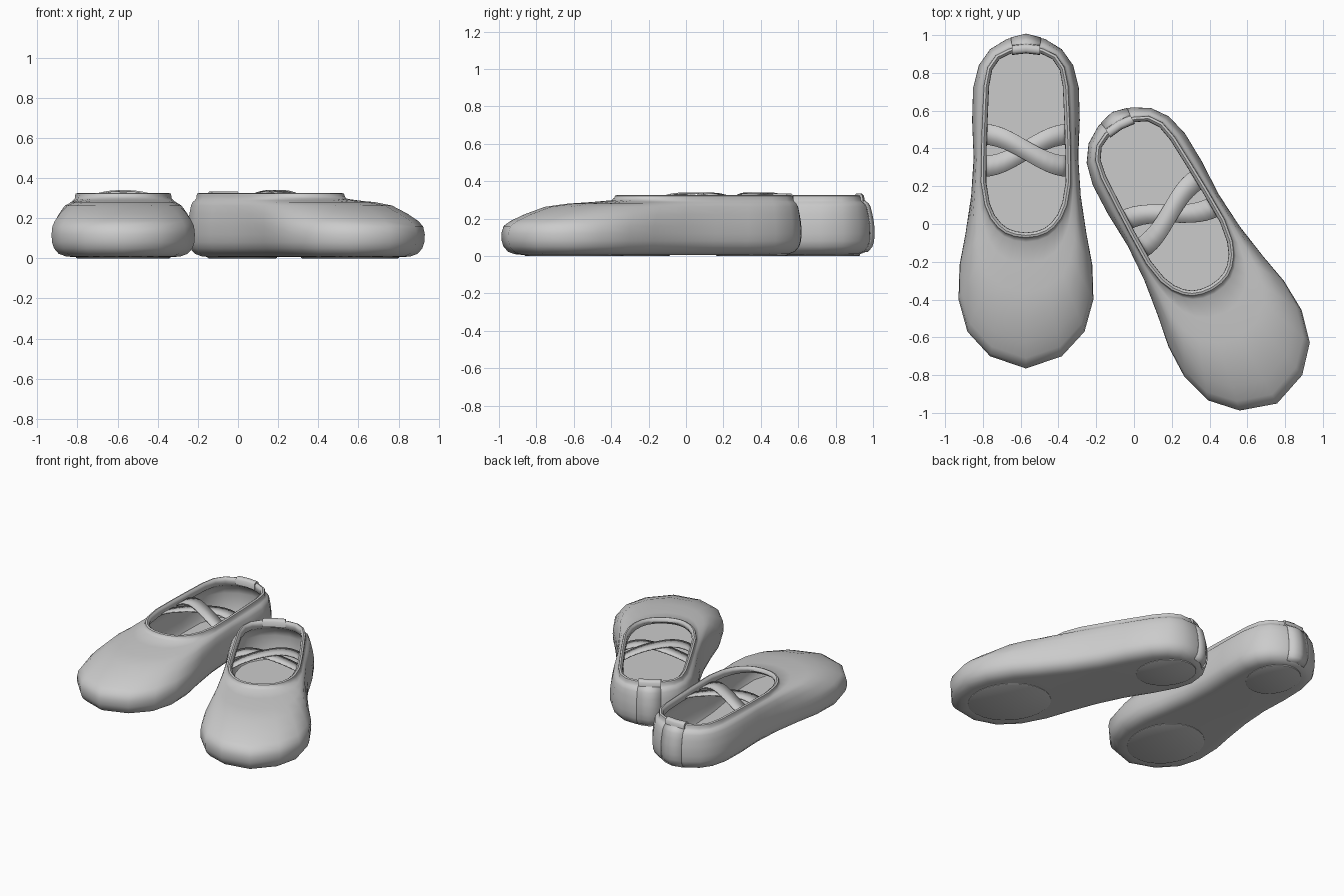
import bpy, bmesh, math
from mathutils import Matrix, Vector

if "Cube" in bpy.data.objects:
    bpy.data.objects.remove(bpy.data.objects["Cube"])

# Half outlines from heel to toe: widest contour and the matching opening edge
OUT = [(0, 1.0), (.10, .98), (.19, .925), (.25, .84), (.28, .72), (.285, .55), (.277, .35),
       (.29, .15), (.32, -.05), (.352, -.22), (.357, -.4), (.31, -.57), (.19, -.70), (0, -.765)]
RIM = [(0, .945), (.09, .93), (.16, .895), (.205, .83), (.225, .73), (.232, .57), (.238, .4),
       (.24, .22), (.22, .1), (.19, .03), (.15, -.02), (.11, -.05), (.06, -.068), (0, -.075)]


def full(half):
    return half + [(-x, y) for x, y in half[-2:0:-1]]


OUT, RIM = full(OUT), full(RIM)


def inward(p, d, lo, hi):
    """Shift a contour point towards the shoe's centre line."""
    v = Vector((-p[0], min(max(p[1], lo), hi) - p[1]))
    v = v.normalized() * d
    return p[0] + v.x, p[1] + v.y


def outline_ring(d, z):
    return [(*inward(p, d, -.4, .72), z) for p in OUT]


def rim_ring(d, z):
    return [(*inward(p, d, .18, .72), z) for p in RIM]


def blend_ring(f, z, d=0):
    rim = rim_ring(d, z)
    return [(r[0] + (o[0] - r[0]) * f, r[1] + (o[1] - r[1]) * f, z) for r, o in zip(rim, OUT)]


def make(name, rows, matrix, closed=True, caps=True, thick=0, angle=50):
    """Loft rows of points into a mesh object."""
    bm = bmesh.new()
    vr = [[bm.verts.new(matrix @ Vector(p)) for p in row] for row in rows]
    n = len(rows[0])
    for a, b in zip(vr, vr[1:]):
        for i in range(n if closed else n - 1):
            j = (i + 1) % n
            bm.faces.new((a[i], a[j], b[j], b[i]))
    if caps:
        bm.faces.new(vr[0])
        bm.faces.new(vr[-1])
    bmesh.ops.recalc_face_normals(bm, faces=bm.faces)
    mesh = bpy.data.meshes.new(name)
    bm.to_mesh(mesh)
    bm.free()
    ob = bpy.data.objects.new(name, mesh)
    bpy.context.collection.objects.link(ob)
    bpy.ops.object.select_all(action='DESELECT')
    ob.select_set(True)
    bpy.context.view_layer.objects.active = ob
    bpy.ops.object.shade_smooth_by_angle(angle=math.radians(angle))
    if thick:
        mod = ob.modifiers.new("thickness", 'SOLIDIFY')
        mod.thickness = thick
        mod.offset = 0
    return ob


# Outer skin from below the rim down to the sole
SKIN = [blend_ring(f, z) for f, z in
        ((.03, .298), (.2, .289), (.42, .28), (.62, .263), (.8, .222), (.92, .187), (.98, .16), (1, .12))]
SKIN += [outline_ring(d, z) for d, z in ((.002, .08), (.012, .05), (.035, .023), (.07, .01), (.11, .006))]
# Rolled rim, then the lining down to the insole
BINDING = [rim_ring(d, z) for d, z in ((.03, .30), (.028, .316), (.015, .326), (.003, .322), (0, .312))]
LINING = [outline_ring(.045, .03), outline_ring(.03, .06), outline_ring(.025, .12)]
LINING += [blend_ring(f, z, .03) for f, z in ((.8, .19), (.6, .24), (.3, .258), (.05, .272))]


def ellipse(cy, rx, ry, z):
    return [(rx * math.cos(a), cy + ry * math.sin(a), z)
            for a in (math.tau * i / 24 for i in range(24))]


def strap(direction, lift):
    """Curved elastic band running diagonally across the opening."""
    left, right = [], []
    for i in range(13):
        t = i / 6 - 1
        x, y = .228 * t, .39 - direction * .085 * math.sin(t * math.pi / 2)
        z = .272 + (.06 + lift) * (1 - abs(t) ** 2.5)
        left.append((x, y - .055, z))
        right.append((x, y + .055, z))
    return [left, right]


def shoe(side, mirror, angle, centre):
    rot = Matrix.Rotation(math.radians(angle), 4, 'Z') @ Matrix.Diagonal((mirror, 1, 1, 1))
    # Centre the rotated contour on its measured position
    pts = [rot @ Vector((x, y, 0)) for x, y in OUT]
    mid = [(min(p[k] for p in pts) + max(p[k] for p in pts)) / 2 for k in (0, 1)]
    m = Matrix.Translation((centre[0] - mid[0], centre[1] - mid[1], 0)) @ rot

    make(side + "_shoe_upper", LINING + BINDING + SKIN, m)

    # Heel panel following the skin
    panel = [[Vector(r[i]) + Vector((0, .004, 0)) for i in (-1, 0, 1)]
             for r in [BINDING[-1]] + SKIN[:-2]]
    for row in panel:
        row[0].x *= .8
        row[2].x *= .8
    make(side + "_heel_panel", panel, m, closed=False, caps=False, thick=.008)

    # Pull tab folded over the back of the rim
    loop = [(.955, .295), (.952, .322), (.94, .334), (.918, .334), (.905, .322), (.903, .285)]
    make(side + "_pull_tab", [[(x, y - 1.5 * x * x, z) for y, z in loop]
                              for x in (-.075, 0, .075)], m)

    # Crossed straps
    make(side + "_upper_strap", strap(1, .004), m, closed=False, caps=False, thick=.008)
    make(side + "_lower_strap", strap(-1, -.009), m, closed=False, caps=False, thick=.008)

    # Sole grip pads
    for name, cy, rx, ry in (("ball", -.36, .235, .275), ("heel", .73, .165, .2)):
        make(f"{side}_{name}_pad", [ellipse(cy, rx, ry, .012), ellipse(cy, rx, ry, .003),
                                    ellipse(cy, rx - .006, ry - .006, 0)], m, angle=30)


shoe("left", 1, 0, (-.572, .1175))
shoe("right", -1, 29.5, (.34, -.185))
